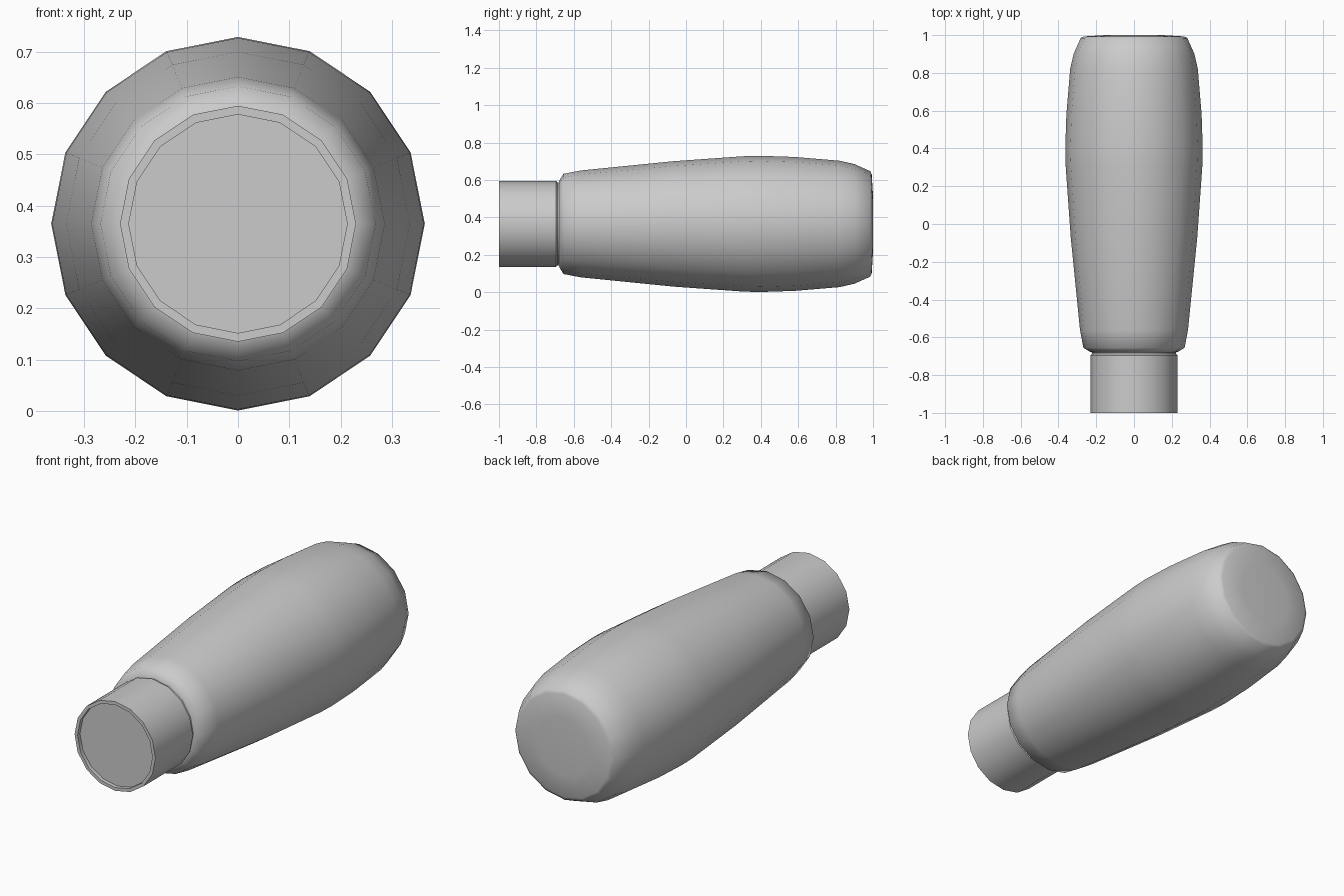
import bpy, bmesh, math

if "Cube" in bpy.data.objects:
    bpy.data.objects.remove(bpy.data.objects["Cube"])

SIDES = 16
AXIS_Z = 0.365


def lathe(name, profile, angle):
    """Spin (y, radius) points round the y axis; radius 0 closes an end."""
    bm = bmesh.new()
    rings = []
    for y, r in profile:
        if r == 0:
            rings.append([bm.verts.new((0, y, AXIS_Z))] * SIDES)
        else:
            rings.append([bm.verts.new((r * math.sin(2 * math.pi * i / SIDES), y,
                                        AXIS_Z + r * math.cos(2 * math.pi * i / SIDES)))
                          for i in range(SIDES)])
    for a, b in zip(rings, rings[1:]):
        for i in range(SIDES):
            j = (i + 1) % SIDES
            bm.faces.new(list(dict.fromkeys((a[i], a[j], b[j], b[i]))))
    bmesh.ops.recalc_face_normals(bm, faces=bm.faces)
    mesh = bpy.data.meshes.new(name)
    bm.to_mesh(mesh)
    bm.free()
    obj = bpy.data.objects.new(name, mesh)
    bpy.context.collection.objects.link(obj)
    bpy.ops.object.select_all(action='DESELECT')
    obj.select_set(True)
    bpy.context.view_layer.objects.active = obj
    bpy.ops.object.shade_smooth_by_angle(angle=math.radians(angle))
    return obj


# Ferrule with a shallow recessed face, and the narrow neck behind it
lathe("ferrule", [(-0.98, 0), (-0.98, 0.213), (-1.0, 0.213), (-1.0, 0.23),
                  (-0.695, 0.23), (-0.688, 0.222), (-0.67, 0.222), (-0.67, 0)], 35)

# Swelling grip with a rounded butt
lathe("grip", [(-0.68, 0), (-0.68, 0.222), (-0.675, 0.236), (-0.655, 0.268),
               (-0.56, 0.286), (-0.07, 0.335), (0.31, 0.362), (0.4, 0.364),
               (0.58, 0.358), (0.82, 0.338), (0.9, 0.32), (0.985, 0.282),
               (0.993, 0.265), (1.0, 0.15), (1.0, 0)], 60)
